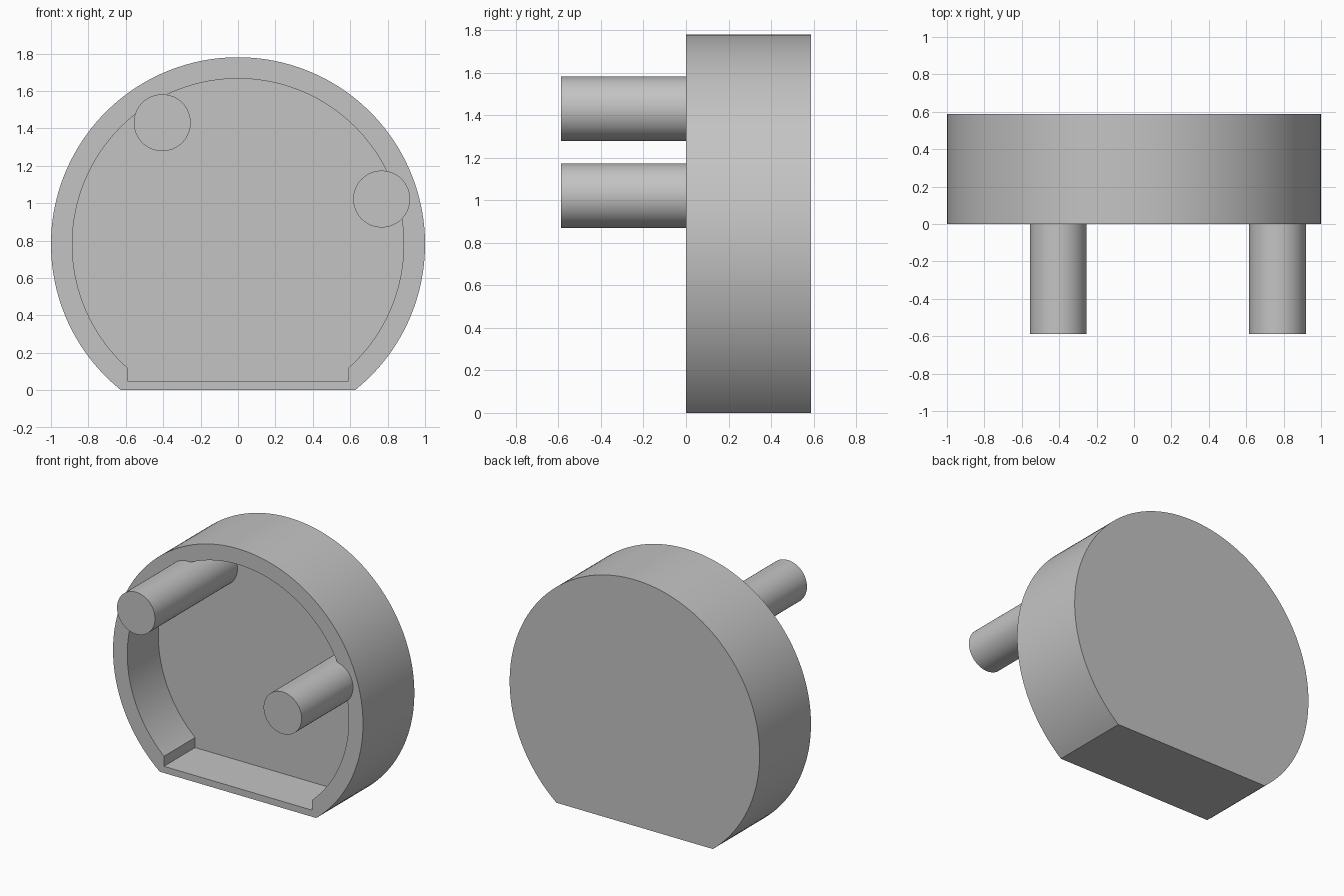
import bpy, bmesh, math
from mathutils import Matrix

cube = bpy.data.objects.get("Cube")
if cube:
    bpy.data.objects.remove(cube)

grey = bpy.data.materials.new("plain grey")
grey.use_nodes = True
COLOR = (0.55, 0.55, 0.55, 1)
grey.diffuse_color = COLOR
grey.node_tree.nodes["Principled BSDF"].inputs["Base Color"].default_value = COLOR

CENTRE_Z = 0.78
FRONT, FLOOR, BACK = 0.0, 0.355, 0.587
STEPS = 120


def finish(bm, name):
    bmesh.ops.recalc_face_normals(bm, faces=bm.faces)
    mesh = bpy.data.meshes.new(name)
    bm.to_mesh(mesh)
    bm.free()
    mesh.materials.append(grey)
    obj = bpy.data.objects.new(name, mesh)
    bpy.context.collection.objects.link(obj)
    bpy.ops.object.select_all(action="DESELECT")
    obj.select_set(True)
    bpy.context.view_layer.objects.active = obj
    bpy.ops.object.shade_smooth_by_angle(angle=math.radians(30))
    return obj


def arc(radius, half_width):
    """Points from the lower right, over the top, to the lower left."""
    start = -math.acos(half_width / radius)
    sweep = math.pi - 2 * start
    angles = [start + sweep * i / STEPS for i in range(STEPS + 1)]
    return [(radius * math.cos(a), CENTRE_Z + radius * math.sin(a)) for a in angles]


def loop(bm, points, y):
    return [bm.verts.new((x, y, z)) for x, z in points]


def wall(bm, a, b):
    for i in range(len(a)):
        j = (i + 1) % len(a)
        bm.faces.new((a[i], a[j], b[j], b[i]))


# Housing: round cup with a flat base and a stepped recess in front
outer = arc(1.0, math.sqrt(1 - CENTRE_Z ** 2))
inner = arc(0.886, 0.592) + [(-0.592, 0.048), (0.592, 0.048)]
bm = bmesh.new()
outer_front, outer_back = loop(bm, outer, FRONT), loop(bm, outer, BACK)
inner_front, inner_floor = loop(bm, inner, FRONT), loop(bm, inner, FLOOR)
wall(bm, outer_front, outer_back)
wall(bm, inner_front, inner_floor)
bm.faces.new(outer_back)
bm.faces.new(inner_floor)
# Front rim: quads along the arc, one face along the base
for i in range(STEPS):
    bm.faces.new((outer_front[i], outer_front[i + 1], inner_front[i + 1], inner_front[i]))
bm.faces.new([outer_front[0], outer_front[STEPS]] + inner_front[STEPS:] + [inner_front[0]])
finish(bm, "housing")

# Two pegs rising from the recess floor and projecting forward
PEG_START, PEG_END = -0.587, FLOOR + 0.05
for name, x, z in (("right_peg", -0.405, 1.43), ("left_peg", 0.768, 1.022)):
    bm = bmesh.new()
    place = Matrix.Translation((x, (PEG_START + PEG_END) / 2, z)) @ Matrix.Rotation(math.pi / 2, 4, "X")
    bmesh.ops.create_cone(bm, cap_ends=True, segments=64, radius1=0.152, radius2=0.152,
                          depth=PEG_END - PEG_START, matrix=place)
    finish(bm, name)
